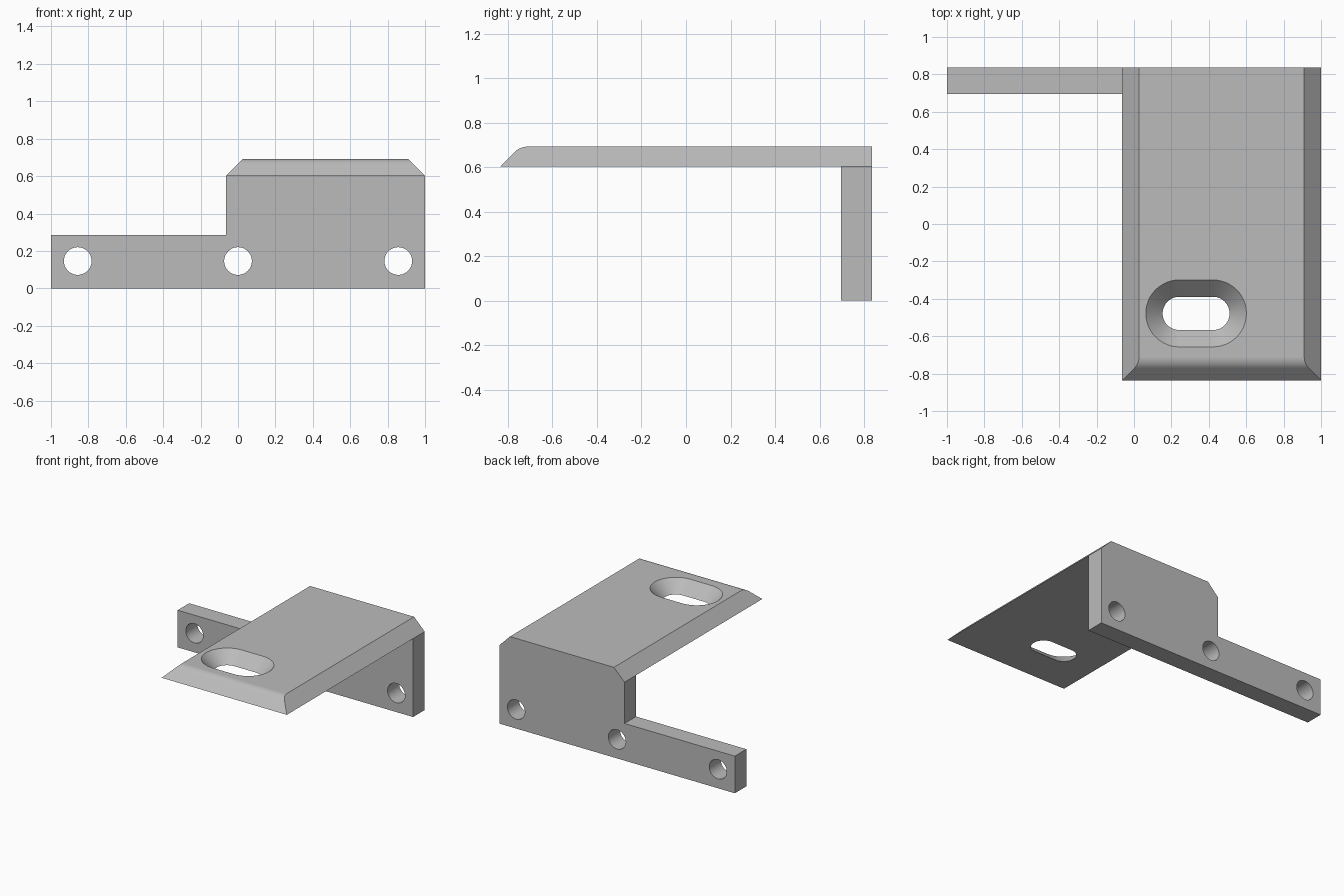
import bpy, bmesh, math
from mathutils import Vector

old = bpy.data.objects.get("Cube")
if old:
    bpy.data.objects.remove(old, do_unlink=True)

# Single plain grey finish
grey = bpy.data.materials.new("plain_grey")
grey.use_nodes = True
COLOUR = (0.5, 0.5, 0.5, 1)
grey.diffuse_color = COLOUR
grey.node_tree.nodes["Principled BSDF"].inputs["Base Color"].default_value = COLOUR


def loft(name, bottom, top):
    """Closed solid between two matching loops of points."""
    bm = bmesh.new()
    a = [bm.verts.new(p) for p in bottom]
    b = [bm.verts.new(p) for p in top]
    bm.faces.new(a[::-1])
    bm.faces.new(b)
    n = len(a)
    for i in range(n):
        j = (i + 1) % n
        bm.faces.new((a[i], a[j], b[j], b[i]))
    bmesh.ops.recalc_face_normals(bm, faces=bm.faces)
    mesh = bpy.data.meshes.new(name)
    bm.to_mesh(mesh)
    bm.free()
    mesh.materials.append(grey)
    ob = bpy.data.objects.new(name, mesh)
    bpy.context.collection.objects.link(ob)
    return ob


def extrude_y(name, pts, y0, y1):
    return loft(name, [(x, y0, z) for x, z in pts], [(x, y1, z) for x, z in pts])


def combine(target, tool, operation):
    """Apply a boolean and discard the tool object."""
    mod = target.modifiers.new("cut", "BOOLEAN")
    mod.operation, mod.object, mod.solver = operation, tool, "EXACT"
    bpy.context.view_layer.objects.active = target
    bpy.ops.object.modifier_apply(modifier=mod.name)
    bpy.data.objects.remove(tool, do_unlink=True)


LEFT, RIGHT, DEPTH = -0.063, 1.0, 0.836
UNDER, TOP = 0.602, 0.692
BEVEL = TOP - UNDER

# Shelf: side-chamfered section intersected with a rounded, bevelled nose profile
shelf = extrude_y("shelf", [(LEFT, UNDER), (RIGHT, UNDER), (RIGHT - BEVEL, TOP),
                            (LEFT + BEVEL, TOP)], -1, DEPTH)
tangent = 0.035
radius = tangent / math.tan(math.pi / 8)
centre = Vector((-DEPTH + BEVEL + tangent, TOP - radius))
arc = [centre + radius * Vector((-math.sin(t), math.cos(t)))
       for t in (math.pi / 4 * i / 8 for i in range(9))]
nose = [(1, TOP), *arc, (-DEPTH, UNDER), (-DEPTH, UNDER - 0.1), (1, UNDER - 0.1)]
nose[0] = (1, TOP + 0.1)
nose.insert(1, (arc[0].x, TOP + 0.1))
# The region above the nose curve is removed, keeping the flat top untouched
waste = [(p.x, p.y) for p in arc] + [(-DEPTH, UNDER), (-DEPTH - 0.1, UNDER - 0.1),
                                     (-1.2, UNDER - 0.1), (-1.2, TOP + 0.1), (arc[0].x, TOP + 0.1)]
combine(shelf, loft("nose_cutter", [(-1.2, y, z) for y, z in waste],
                    [(1.2, y, z) for y, z in waste]), "DIFFERENCE")


# Countersunk slot in the shelf
def stadium(r, z, half=0.09, steps=24):
    pts = []
    for side in (1, -1):
        for i in range(steps + 1):
            t = math.pi * i / steps - math.pi / 2
            pts.append((0.332 + side * (half + r * math.cos(t)),
                        -0.478 + side * r * math.sin(t), z))
    return pts


extra = 0.02
combine(shelf, loft("slot_cutter", stadium(0.089 - extra, UNDER - extra),
                    stadium(0.179 + extra, TOP + extra)), "DIFFERENCE")

# Back wall: tall under the shelf, low arm to the side
bracket = extrude_y("bracket", [(-1, 0), (1, 0), (1, UNDER), (LEFT, UNDER),
                                (LEFT, 0.285), (-1, 0.285)], 0.696, DEPTH)

# Three mounting holes
for x in (-0.857, 0, 0.857):
    ring = [(x + 0.074 * math.cos(math.tau * i / 48), 0.146 + 0.074 * math.sin(math.tau * i / 48))
            for i in range(48)]
    combine(bracket, extrude_y("hole_cutter", ring, 0.5, 1), "DIFFERENCE")

combine(bracket, shelf, "UNION")

# Merge coplanar faces, then smooth the curved parts only
bm = bmesh.new()
bm.from_mesh(bracket.data)
bmesh.ops.remove_doubles(bm, verts=bm.verts, dist=1e-5)
bmesh.ops.dissolve_limit(bm, angle_limit=0.002, verts=bm.verts, edges=bm.edges)
bm.to_mesh(bracket.data)
bm.free()
bpy.ops.object.select_all(action="DESELECT")
bracket.select_set(True)
bpy.context.view_layer.objects.active = bracket
bpy.ops.object.shade_smooth_by_angle(angle=math.radians(30))
weighted = bracket.modifiers.new("flat_normals", "WEIGHTED_NORMAL")
weighted.keep_sharp = True
